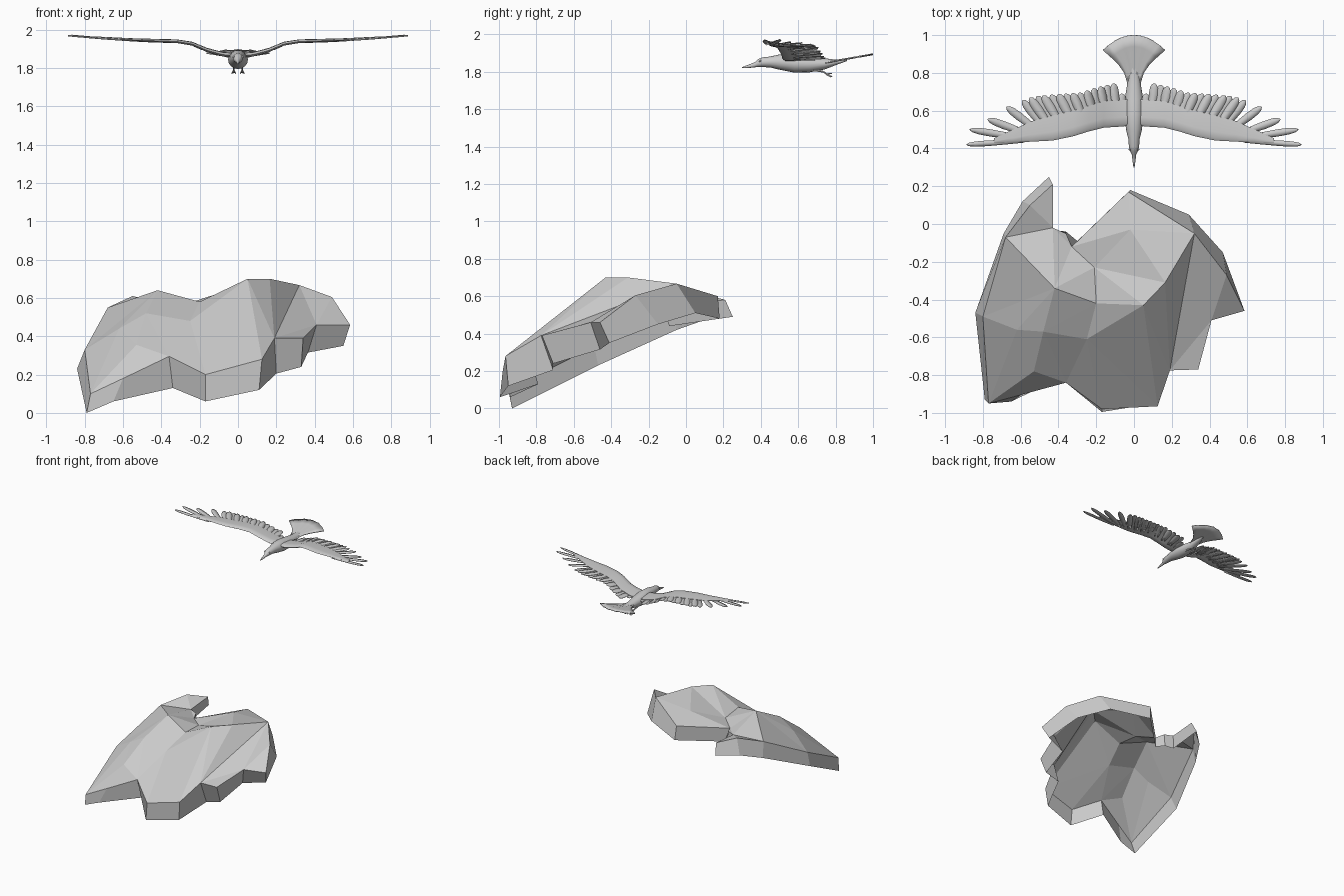
import bpy, math
from mathutils import Vector
from mathutils.geometry import delaunay_2d_cdt

if "Cube" in bpy.data.objects:
    bpy.data.objects.remove(bpy.data.objects["Cube"])


def make(name, verts, faces, smooth=False):
    me = bpy.data.meshes.new(name)
    me.from_pydata([tuple(v) for v in verts], [], faces)
    me.validate()
    ob = bpy.data.objects.new(name, me)
    bpy.context.collection.objects.link(ob)
    bpy.context.view_layer.objects.active = ob
    for o in bpy.context.selected_objects:
        o.select_set(False)
    ob.select_set(True)
    bpy.ops.object.mode_set(mode='EDIT')
    bpy.ops.mesh.select_all(action='SELECT')
    bpy.ops.mesh.normals_make_consistent(inside=False)
    bpy.ops.object.mode_set(mode='OBJECT')
    if smooth:
        bpy.ops.object.shade_smooth_by_angle(angle=math.radians(40))
    return ob


def interp(pts, t):
    """Piecewise linear lookup: rows of (key, values...)."""
    for a, b in zip(pts, pts[1:]):
        if t <= b[0]:
            k = max(0, (t - a[0]) / (b[0] - a[0]))
            return [p + (q - p) * k for p, q in zip(a[1:], b[1:])]
    return list(pts[-1][1:])


def loft(rings):
    """Skin equal-length closed rings, capping both ends."""
    n = len(rings[0])
    verts = [p for r in rings for p in r]
    faces = [(i * n + j, i * n + (j + 1) % n, (i + 1) * n + (j + 1) % n, (i + 1) * n + j)
             for i in range(len(rings) - 1) for j in range(n)]
    faces += [tuple(range(n)), tuple(range(len(verts) - n, len(verts)))]
    return verts, faces


def mirror(verts, faces):
    n = len(verts)
    return (list(verts) + [(-v[0], v[1], v[2]) for v in verts],
            list(faces) + [tuple(i + n for i in reversed(f)) for f in faces])


# Rock: upper rim point and matching lower rim point, going round
rim = [
    (-.43, .21, .58, -.45, .25, .49), (-.55, .10, .61, -.59, .12, .48),
    (-.68, -.07, .55, -.69, -.05, .42), (-.80, -.49, .33, -.84, -.47, .23),
    (-.77, -.95, .10, -.79, -.93, 0), (-.60, -.905, .18, -.65, -.94, .06),
    (-.36, -.84, .295, -.34, -.79, .13), (-.17, -.98, .20, -.17, -.995, .06),
    (.125, -.965, .28, .11, -.95, .12), (.19, -.775, .39, .20, -.71, .205),
    (.34, -.77, .39, .33, -.71, .24), (.41, -.51, .46, .365, -.46, .315),
    (.585, -.46, .46, .55, -.41, .35), (.49, -.27, .605, .47, -.15, .45),
    (.32, -.05, .667, .29, .05, .51), (-.03, .17, .60, -.02, .18, .48),
    (-.33, -.12, .55, -.30, -.09, .44), (-.36, -.05, .56, -.36, -.04, .45),
    (-.43, -.02, .56, -.44, -.03, .45)]
inner = [
    (-.62, -.56, .44), (-.48, -.57, .52), (-.53, -.78, .355), (-.42, -.34, .64),
    (-.25, -.61, .48), (-.20, -.42, .58), (-.21, -.23, .565), (.05, -.43, .70),
    (.165, -.31, .70), (-.02, -.03, .65)]
n = len(rim)
top = [r[:3] for r in rim] + inner
ridges = [(n + 7, 8), (14, 9), (n + 7, n + 8), (n + 8, 14), (n + 1, n + 3),
          (n + 3, n + 5), (n + 5, n + 7), (n + 4, 7), (n, n + 1), (n + 2, n + 1),
          (n + 4, n + 5), (n + 1, n + 4), (n + 9, 14), (n + 9, 15), (n + 4, n + 7)]
res = delaunay_2d_cdt([Vector(p[:2]) for p in top], ridges, [list(range(n))], 1, 1e-5)
remap = [o[0] for o in res[3]]
tris = [tuple(remap[i] for i in f) for f in res[2]]
m = len(top)
skirt = [(i, (i + 1) % n, m + (i + 1) % n, m + i) for i in range(n)]
make("rock", top + [r[3:] for r in rim], tris + skirt)

# Bird body: y, centre z, half width, half height
sections = [(.30, 1.822, .003, .003), (.335, 1.829, .008, .009), (.37, 1.838, .012, .014),
            (.385, 1.846, .021, .021), (.41, 1.851, .027, .026), (.45, 1.852, .030, .029),
            (.50, 1.852, .042, .041), (.58, 1.845, .052, .050), (.66, 1.840, .049, .043),
            (.74, 1.842, .036, .030), (.80, 1.850, .026, .015), (.86, 1.862, .010, .005)]
rings = [[(rx * math.cos(a), y, z + rz * math.sin(a))
          for a in [2 * math.pi * k / 16 for k in range(16)]]
         for y, z, rx, rz in sections]
make("bird_body", *loft(rings), smooth=True)

# Eyes
for s in (-1, 1):
    bpy.ops.mesh.primitive_uv_sphere_add(segments=10, ring_count=6, radius=.006,
                                         location=(s * .023, .395, 1.858))
    bpy.context.object.name = "bird_eye"

# Tail fan: y, half width
fan = [(.70, .03), (.75, .037), (.80, .052), (.84, .080), (.88, .120), (.92, .165)]
rows = []
for i in range(11):
    u = i / 5 - 1
    end = 1.0 - .08 * u * u
    row = []
    for y, w in fan:
        yy = y + (end - .92) * ((y - .70) / .22) ** 1.5
        row.append((u * w, yy, 1.842 + (yy - .70) * .175 + .004 * (i % 2)))
    rows.append(row)
k = len(fan)
faces = [(i * k + j, i * k + j + 1, (i + 1) * k + j + 1, (i + 1) * k + j)
         for i in range(10) for j in range(k - 1)]
tail = make("bird_tail", [p for r in rows for p in r], faces, smooth=True)
tail.modifiers.new("thickness", 'SOLIDIFY').thickness = .006

# Wing: span x -> height, and arm span x -> front y, rear y, thickness
rise = [(.02, 1.865), (.10, 1.872), (.17, 1.895), (.25, 1.930), (.30, 1.938),
        (.51, 1.945), (.70, 1.958), (.89, 1.974)]
arm = [(.02, .52, .66, .030), (.08, .515, .655, .028), (.16, .51, .65, .026),
       (.24, .49, .625, .024), (.32, .465, .60, .022), (.43, .442, .575, .020),
       (.54, .436, .545, .016), (.64, .432, .50, .012), (.74, .428, .455, .007)]
rings = []
for x, y0, y1, th in arm:
    z, c = interp(rise, x)[0], y1 - y0
    rings.append([(x, y0 + c * f, z + th * h) for f, h in
                  ((0, 0), (.1, .4), (.35, .5), (1, .1), (1, -.1), (.35, -.35), (.1, -.35))])
make("bird_wing_arms", *mirror(*loft(rings)), smooth=True)

# Flight feathers: step -> root x, root y, tip x, tip y, half width
spread = [(0, .06, .58, .065, .69, .022), (1, .09, .58, .108, .745, .023),
          (3, .16, .57, .195, .725, .023), (5, .23, .55, .29, .695, .024),
          (8, .34, .52, .43, .685, .026), (10, .42, .50, .535, .675, .025),
          (11, .46, .49, .59, .655, .023), (12, .49, .48, .675, .62, .022),
          (13, .53, .465, .775, .555, .021), (14, .56, .45, .87, .50, .019),
          (15, .58, .44, .888, .42, .015)]
leaf = [(0, .6), (.35, .85), (.65, 1), (.85, .9), (.95, .6), (1, .12)]
verts, faces = [], []
steps = [0, 1, 1.8, 2.6, 3.4, 4.2, 5, 5.8, 6.6, 7.4, 8.2, 9, 9.6, 10.3, 11, 12, 13, 14, 15]
for idx, t in enumerate(steps):
    rx, ry, tx, ty, w = interp(spread, t)
    root, d = Vector((rx, ry)), Vector((tx - rx, ty - ry))
    side = Vector((-d.y, d.x)).normalized()
    base = len(verts)
    for f, k in leaf:
        for s, lift in ((-1, -.001), (0, .003), (1, .001)):
            p = root + d * f + side * (s * w * k)
            verts.append((p.x, p.y, interp(rise, p.x)[0] + lift + .003 * (idx % 2) - .004))
    faces += [(base + i * 3 + j, base + i * 3 + j + 1, base + i * 3 + j + 4, base + i * 3 + j + 3)
              for i in range(len(leaf) - 1) for j in range(2)]
feathers = make("bird_flight_feathers", *mirror(verts, faces), smooth=True)
feathers.modifiers.new("thickness", 'SOLIDIFY').thickness = .004


# Legs and toes
def rod(a, b, r0, r1):
    a, b = Vector(a), Vector(b)
    q = (b - a).to_track_quat('Z', 'Y')
    return loft([[tuple(c + q @ Vector((r * math.cos(t), r * math.sin(t), 0)))
                  for t in [math.pi * k / 3 for k in range(6)]]
                 for c, r in ((a, r0), (b, r1))])


parts = [rod((.02, .66, 1.815), (.022, .735, 1.80), .010, .005),
         rod((.022, .735, 1.80), (.022, .755, 1.785), .005, .005)]
parts += [rod((.022, .75, 1.787), (.022 + dx, y, z), .005, .003)
          for dx, y, z in ((-.010, .775, 1.772), (0, .782, 1.774), (.010, .775, 1.772), (0, .78, 1.792))]
verts, faces = [], []
for v, f in parts:
    faces += [tuple(i + len(verts) for i in q) for q in f]
    verts += v
make("bird_legs", *mirror(verts, faces), smooth=True)
